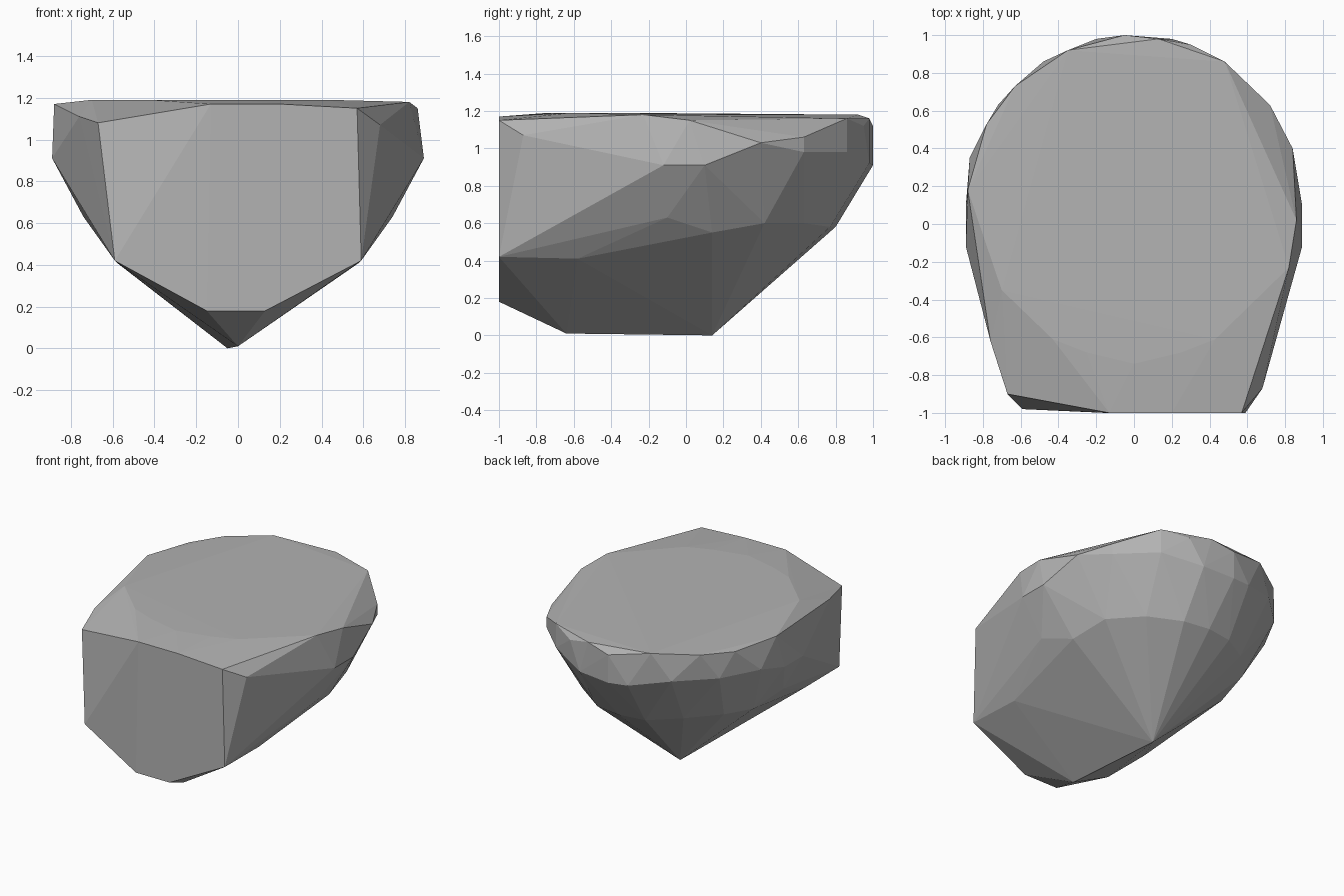
import bpy
import bmesh
from mathutils import Vector

# Remove the default object
default_object = bpy.data.objects.get("Cube")
if default_object:
    bpy.data.objects.remove(default_object, do_unlink=True)


def make_material(name, shade):
    """One plain grey material, visible in viewport and render."""
    material = bpy.data.materials.new(name)
    material.use_nodes = True
    color = (shade, shade, shade, 1)
    material.diffuse_color = color
    shader = material.node_tree.nodes["Principled BSDF"]
    shader.inputs["Base Color"].default_value = color
    shader.inputs["Roughness"].default_value = 0.9
    return material


def mirrored(corners):
    """Return the corners together with their reflections across x."""
    return corners + [(-x, y, z) for x, y, z in corners]


def build_hull(name, corners, material):
    """Wrap a faceted convex skin around corner points in hundredths."""
    mesh_builder = bmesh.new()
    for corner in corners:
        mesh_builder.verts.new(Vector(corner) / 100)
    result = bmesh.ops.convex_hull(mesh_builder, input=mesh_builder.verts)
    # Discard any points that ended up inside the skin
    unused = set(result["geom_interior"]) | set(result["geom_unused"])
    loose = [item for item in unused if isinstance(item, bmesh.types.BMVert)]
    bmesh.ops.delete(mesh_builder, geom=loose, context="VERTS")
    bmesh.ops.recalc_face_normals(mesh_builder, faces=mesh_builder.faces)
    for face in mesh_builder.faces:
        face.smooth = False
    mesh = bpy.data.meshes.new(name)
    mesh_builder.to_mesh(mesh)
    mesh_builder.free()
    mesh.materials.append(material)
    rock = bpy.data.objects.new(name, mesh)
    bpy.context.scene.collection.objects.link(rock)
    return rock


# Keel ridge along the underside
keel = [(0, -64, 1), (-5, 14, 0)]

# Broken flat front face and its chipped corners
front_face = [
    (-59, -98, 42), (-15, -100, 18), (13, -100, 18), (59, -100, 42),
    (57, -100, 115), (20, -100, 117), (-13, -100, 117),
    (-67, -90, 108), (68, -87, 107),
]

# Lower flank facets
lower_flank = mirrored([
    (58, -58, 41), (66, -80, 61), (74, -10, 63), (66, 14, 55),
    (61, 42, 60), (42, 63, 60), (20, 77, 58),
]) + [(0, 80, 58)]

# Widest belt around sides and back
belt = mirrored([
    (89, -12, 91), (89, 10, 91), (72, 63, 98), (48, 86, 98), (20, 98, 92),
]) + [(-5, 100, 91), (-5, 100, 112), (-87, 35, 98)]

# Uneven upper rim
rim = [
    (82, -23, 118), (86, 2, 115), (84, 40, 103), (72, 63, 106),
    (48, 86, 116), (30, 95, 112), (13, 98, 116), (-35, 92, 118),
    (-63, 73, 117), (-78, 53, 116), (-88, 18, 117), (-76, -62, 111),
]

# Nearly level top
plateau = mirrored([(25, -68, 119), (43, -61, 119)])
plateau += [(0, -74, 119), (-70, -35, 119)]

stone = make_material("grey stone", 0.45)
build_hull("rock", keel + front_face + lower_flank + belt + rim + plateau, stone)
